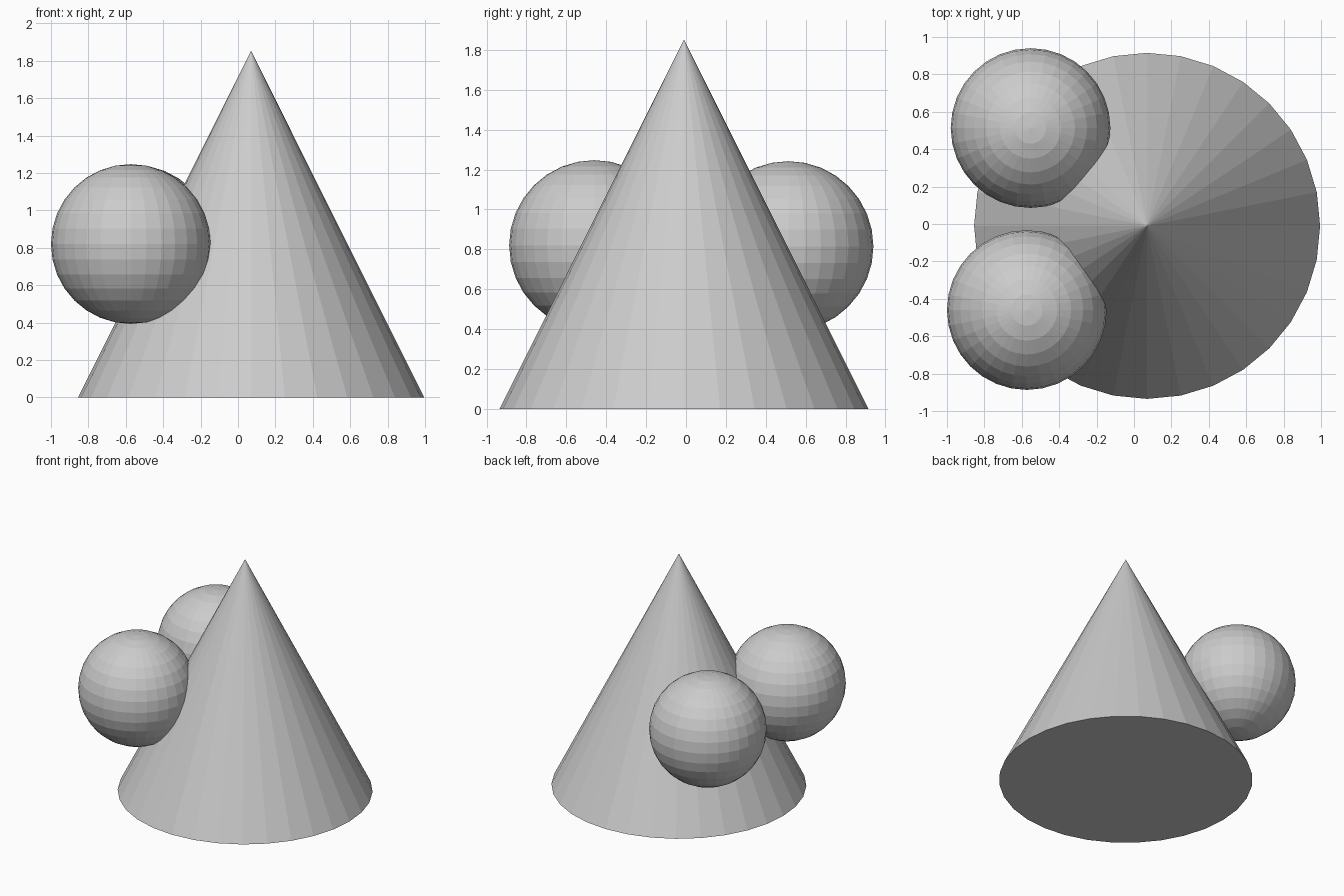
import bpy

if "Cube" in bpy.data.objects:
    bpy.data.objects.remove(bpy.data.objects["Cube"])

# Main cone body, standing on the ground
bpy.ops.mesh.primitive_cone_add(vertices=32, radius1=0.925, radius2=0, depth=1.853,
                                location=(0.07, -0.01, 0.9265))
bpy.context.object.name = "cone_body"


def ball(name, location):
    bpy.ops.mesh.primitive_uv_sphere_add(segments=32, ring_count=16, radius=0.427,
                                         location=location)
    bpy.context.object.name = name


# Two balls sunk into the left flank of the cone
ball("front_ball", (-0.573, -0.46, 0.82))
ball("back_ball", (-0.553, 0.513, 0.815))
